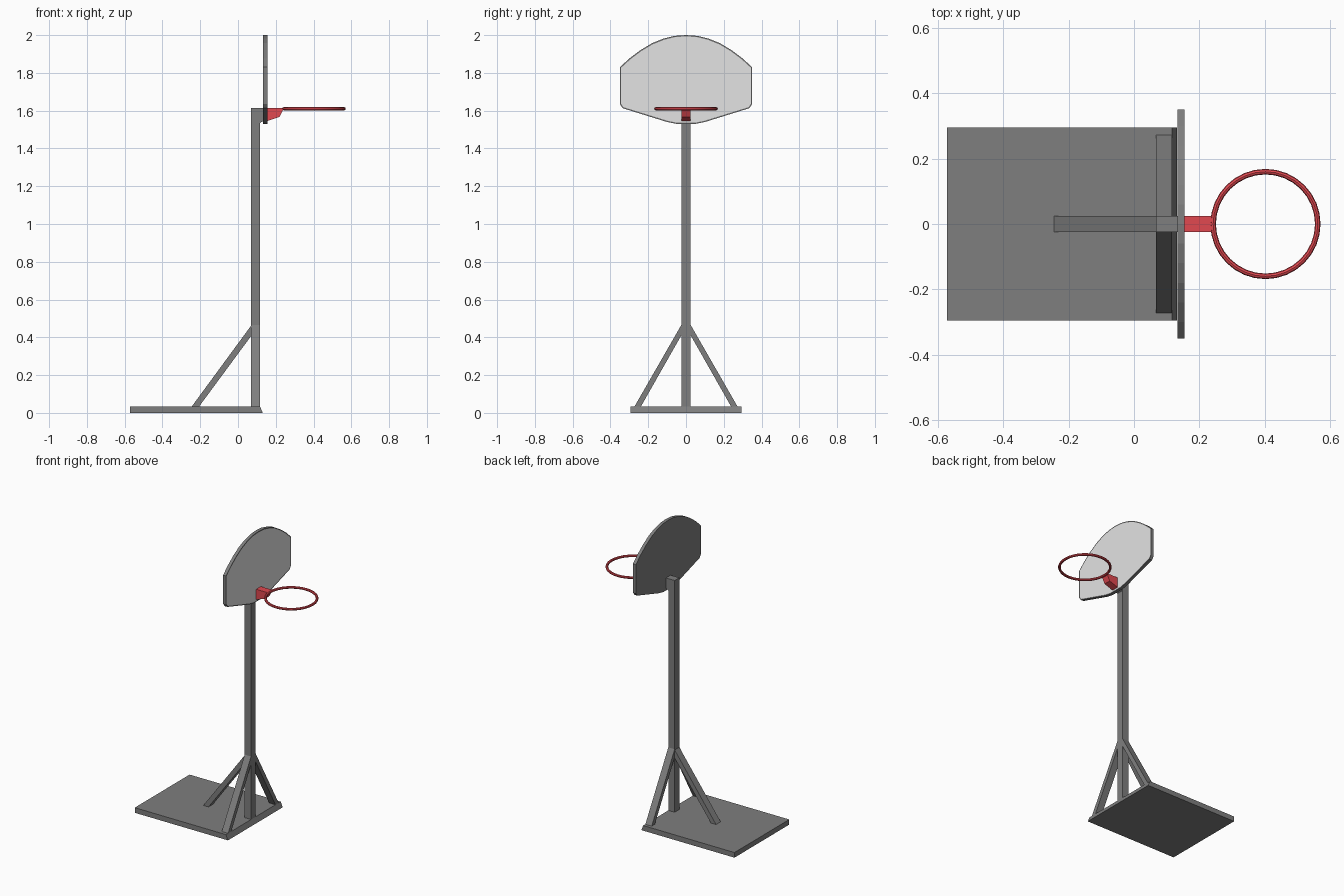
import bpy, bmesh
from mathutils import Vector

cube = bpy.data.objects.get("Cube")
if cube:
    bpy.data.objects.remove(cube, do_unlink=True)


def material(name, rgb):
    m = bpy.data.materials.new(name)
    m.use_nodes = True
    m.diffuse_color = (*rgb, 1)
    m.node_tree.nodes["Principled BSDF"].inputs["Base Color"].default_value = (*rgb, 1)
    return m


GREY = material("steel grey", (0.21, 0.21, 0.21))
WHITE = material("board white", (0.77, 0.77, 0.77))
RED = material("rim red", (0.75, 0.065, 0.08))


def prism(name, profile, axis, lo, hi, mat):
    """Extrude a closed profile along x (profile y,z) or y (profile x,z)."""
    bm = bmesh.new()
    if axis == "x":
        pts = [Vector((lo, a, b)) for a, b in profile]
        step = Vector((hi - lo, 0, 0))
    else:
        pts = [Vector((a, lo, b)) for a, b in profile]
        step = Vector((0, hi - lo, 0))
    face = bm.faces.new([bm.verts.new(p) for p in pts])
    res = bmesh.ops.extrude_face_region(bm, geom=[face])
    bmesh.ops.translate(bm, vec=step, verts=[g for g in res["geom"] if isinstance(g, bmesh.types.BMVert)])
    bmesh.ops.recalc_face_normals(bm, faces=bm.faces)
    mesh = bpy.data.meshes.new(name)
    bm.to_mesh(mesh)
    bm.free()
    mesh.materials.append(mat)
    obj = bpy.data.objects.new(name, mesh)
    bpy.context.collection.objects.link(obj)
    return obj


W = 0.025               # half width of the square tube
BACK, FRONT = 0.068, 0.116   # post faces along x
FLOOR, TOP = 0.035, 1.615

# Ground plate with a sloped front edge
prism("base_plate", [(-0.572, 0), (0.131, 0), (FRONT, FLOOR), (-0.572, FLOOR)],
      "y", -0.295, 0.295, GREY)

# Post and the bracket behind the board
prism("post", [(BACK, FLOOR), (FRONT, FLOOR), (FRONT, TOP), (BACK, TOP)], "y", -W, W, GREY)
prism("board_bracket", [(FRONT, 1.535), (0.134, 1.545), (0.134, TOP), (FRONT, TOP)],
      "y", -W, W, GREY)

# Diagonal braces: one to the rear, one to each side
prism("rear_brace", [(-0.244, FLOOR), (-0.205, FLOOR), (BACK, 0.405), (BACK, 0.46)],
      "y", -W, W, GREY)
for side, s in (("left", 1), ("right", -1)):
    prism(side + "_brace", [(s * 0.272, FLOOR), (s * 0.238, FLOOR), (s * W, 0.41), (s * W, 0.465)],
          "x", BACK, FRONT, GREY)

# Fan shaped backboard, half outline mirrored
half = [(0.05, 1.53), (0.1, 1.54), (0.335, 1.613), (0.35, 1.635), (0.35, 1.83),
        (0.3, 1.876), (0.24, 1.921), (0.18, 1.957), (0.12, 1.981), (0.06, 1.996)]
outline = half + [(0, 2.0)] + [(-y, z) for y, z in reversed(half)]
board = prism("backboard", outline, "x", 0.133, 0.155, GREY)

# White playing face inside a narrow grey border
board.data.materials.append(WHITE)
bm = bmesh.new()
bm.from_mesh(board.data)
bm.normal_update()
panel = [f for f in bm.faces if f.normal.x > 0.9]
bmesh.ops.inset_region(bm, faces=panel, thickness=0.007)
for f in panel:
    f.material_index = 1
bm.to_mesh(board.data)
bm.free()

# Tapered arm carrying the ring
prism("ring_arm", [(0.155, 1.545), (0.22, 1.567), (0.237, 1.602), (0.243, TOP), (0.155, TOP)],
      "y", -W, W, RED)

# Ring
bpy.ops.mesh.primitive_torus_add(location=(0.402, 0, 1.61), major_radius=0.16, minor_radius=0.0085,
                                 major_segments=32, minor_segments=8)
ring = bpy.context.object
ring.name = "ring"
ring.data.materials.append(RED)
bpy.ops.object.shade_smooth_by_angle()
